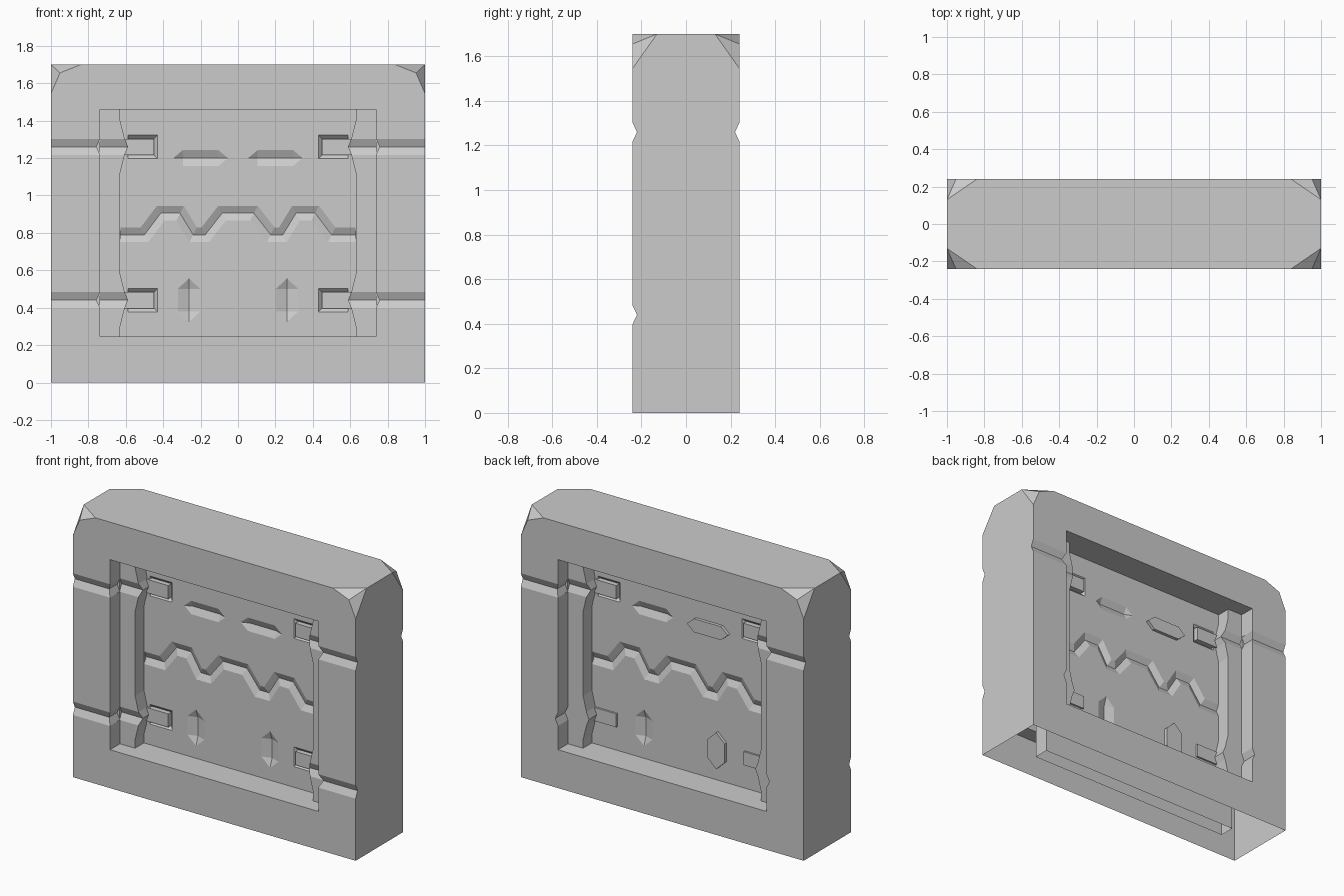
import bpy, bmesh
from mathutils import Matrix

if "Cube" in bpy.data.objects:
    bpy.data.objects.remove(bpy.data.objects["Cube"])

SHELF, PANEL, DEPTH = -0.14, -0.05, 0.02     # y of the ledge and panel, groove depth
BANDS = (0.44, 1.26)                         # heights of the horizontal grooves
cutters = []


def add_object(bm, name):
    bmesh.ops.recalc_face_normals(bm, faces=bm.faces[:])
    me = bpy.data.meshes.new(name)
    bm.to_mesh(me)
    ob = bpy.data.objects.new(name, me)
    bpy.context.collection.objects.link(ob)
    return ob


def add_cutter(bm, name):
    # one cutter for the front, one turned half round for the back
    for side in ("front", "back"):
        ob = add_object(bm, name + "_" + side)
        ob.hide_render = True
        cutters.append(ob)
        bm.transform(Matrix.Rotation(3.14159265, 4, 'Z'))
    bm.free()


def hull(points):
    bm = bmesh.new()
    vs = [bm.verts.new(p) for p in points]
    res = bmesh.ops.convex_hull(bm, input=vs)
    junk = {v for v in res["geom_interior"] if isinstance(v, bmesh.types.BMVert)}
    bmesh.ops.delete(bm, geom=list(junk), context='VERTS')
    bmesh.ops.dissolve_limit(bm, angle_limit=0.01, verts=bm.verts[:], edges=bm.edges[:])
    return bm


def prism(profile, y0, y1):
    bm = bmesh.new()
    a = [bm.verts.new((x, y0, z)) for x, z in profile]
    b = [bm.verts.new((x, y1, z)) for x, z in profile]
    bm.faces.new(a)
    bm.faces.new(b)
    for i in range(len(a)):
        j = (i + 1) % len(a)
        bm.faces.new((a[i], a[j], b[j], b[i]))
    return bm


def v_groove(path, y, half):
    # path of (x, z, miter shift), V-shaped section cut into the plane y
    bm = bmesh.new()
    rings = []
    for x, z, k in path:
        t, b = (x + k, z + half), (x - k, z - half)
        pts = [(t[0], y - .03, t[1]), (t[0], y, t[1]), (x, y + DEPTH, z),
               (b[0], y, b[1]), (b[0], y - .03, b[1])]
        rings.append([bm.verts.new(p) for p in pts])
    for r, s in zip(rings, rings[1:]):
        for i in range(5):
            j = (i + 1) % 5
            bm.faces.new((r[i], r[j], s[j], s[i]))
    bm.faces.new(rings[0])
    bm.faces.new(rings[-1])
    return bm


def gem(cx, cz, long, shoulder, half, upright):
    # elongated hexagon engraved with a short valley
    hexa = [(-long, 0), (-shoulder, half), (shoulder, half),
            (long, 0), (shoulder, -half), (-shoulder, -half)]
    pts = [(u, y, v) for u, v in hexa for y in (PANEL - .02, PANEL)]
    pts += [(s * shoulder, PANEL + DEPTH, 0) for s in (-1, 1)]
    if upright:
        pts = [(v, y, u) for u, y, v in pts]
    add_cutter(hull([(x + cx, y, z + cz) for x, y, z in pts]), "panel_engraving")


# block with its four top corners cut in two facets
pts = []
for sx in (-1, 1):
    for sy in (-1, 1):
        for x, y, z in ((1, .24, 0), (1, .24, 1.545), (.952, .24, 1.655),
                        (.84, .24, 1.7), (1, .13, 1.7)):
            pts.append((sx * x, sy * y, z))
bm = hull(pts)
wall = add_object(bm, "wall_block")
bm.free()


# framed recess and the deeper panel, with kinked sides at the bands
def recess_profile(side):
    left = [(-x, z) for x, z in side]
    return side + left[::-1]


outer, inner = [(.737, .245)], [(.63, .245)]
for c in BANDS:
    outer += [(.737, c - .043), (.757, c), (.737, c + .043)]
    inner += [(.63, c - .14), (.606, c - .043), (.588, c), (.606, c + .043), (.63, c + .14)]
outer.append((.737, 1.46))
inner.append((.63, 1.46))
add_cutter(prism(recess_profile(outer), -.3, SHELF), "recess")
add_cutter(prism(recess_profile(inner), SHELF - .03, PANEL), "panel_recess")

pegs = []
for s in (-1, 1):
    for c in BANDS:
        # band grooves over the frame and the ledge
        add_cutter(v_groove([(s * .73, c, 0), (s * 1.05, c, 0)], -.24, .043), "frame_groove")
        add_cutter(v_groove([(s * .57, c, 0), (s * .739, c, 0)], SHELF, .043), "ledge_groove")
        # sloped pocket around each peg
        pocket = []
        for y, x, h in ((PANEL - .01, .43, .063), (PANEL, .43, .063), (PANEL + DEPTH, .45, .043)):
            pocket += [(s * xx, y, c + q * h) for xx in (x, .587) for q in (-1, 1)]
        add_cutter(hull(pocket), "peg_pocket")
        pegs += [(s, c, t) for t in (-1, 1)]
    gem(s * .2, 1.2, .145, .095, .043, False)
    gem(s * .262, .44, .117, .06, .06, True)

# zigzag line across the panel
lo, hi, k = .79, .905, .02
half_path = [(-.628, lo, 0), (-.5, lo, -k), (-.413, hi, -k), (-.31, hi, k), (-.24, lo, k),
             (-.175, lo, -k), (-.085, hi, -k)]
path = half_path + [(-x, z, -m) for x, z, m in half_path[::-1]]
add_cutter(v_groove(path, PANEL, .04), "zigzag")

# carve the block
bpy.context.view_layer.objects.active = wall
for cut in cutters:
    mod = wall.modifiers.new("cut", 'BOOLEAN')
    mod.operation, mod.solver, mod.object = 'DIFFERENCE', 'EXACT', cut
    bpy.ops.object.modifier_apply(modifier=mod.name)
for cut in cutters:
    bpy.data.objects.remove(cut)

# open underside
bm = bmesh.new()
bm.from_mesh(wall.data)
under = [f for f in bm.faces if f.normal.z < -.9 and f.calc_center_median().z < .001]
bmesh.ops.delete(bm, geom=under, context='FACES')
bm.to_mesh(wall.data)
bm.free()


def box(name, x0, x1, y0, y1, z0, z1, open_ends=False):
    bm = hull([(x, y, z) for x in (x0, x1) for y in (y0, y1) for z in (z0, z1)])
    if open_ends:
        ends = [f for f in bm.faces if max(v.co.z for v in f.verts) - min(v.co.z for v in f.verts) < .001]
        bmesh.ops.delete(bm, geom=ends, context='FACES_ONLY')
    ob = add_object(bm, name)
    bm.free()
    return ob


# raised pegs on both panels, and the socket sleeve inside the base
for s, c, t in pegs:
    xs = sorted((s * .45, s * .615))
    ys = sorted((t * .03, t * .062))
    box("peg", *xs, *ys, c - .043, c + .043)
box("base_sleeve", -.737, .737, -.05, .05, 0, .245, True)
